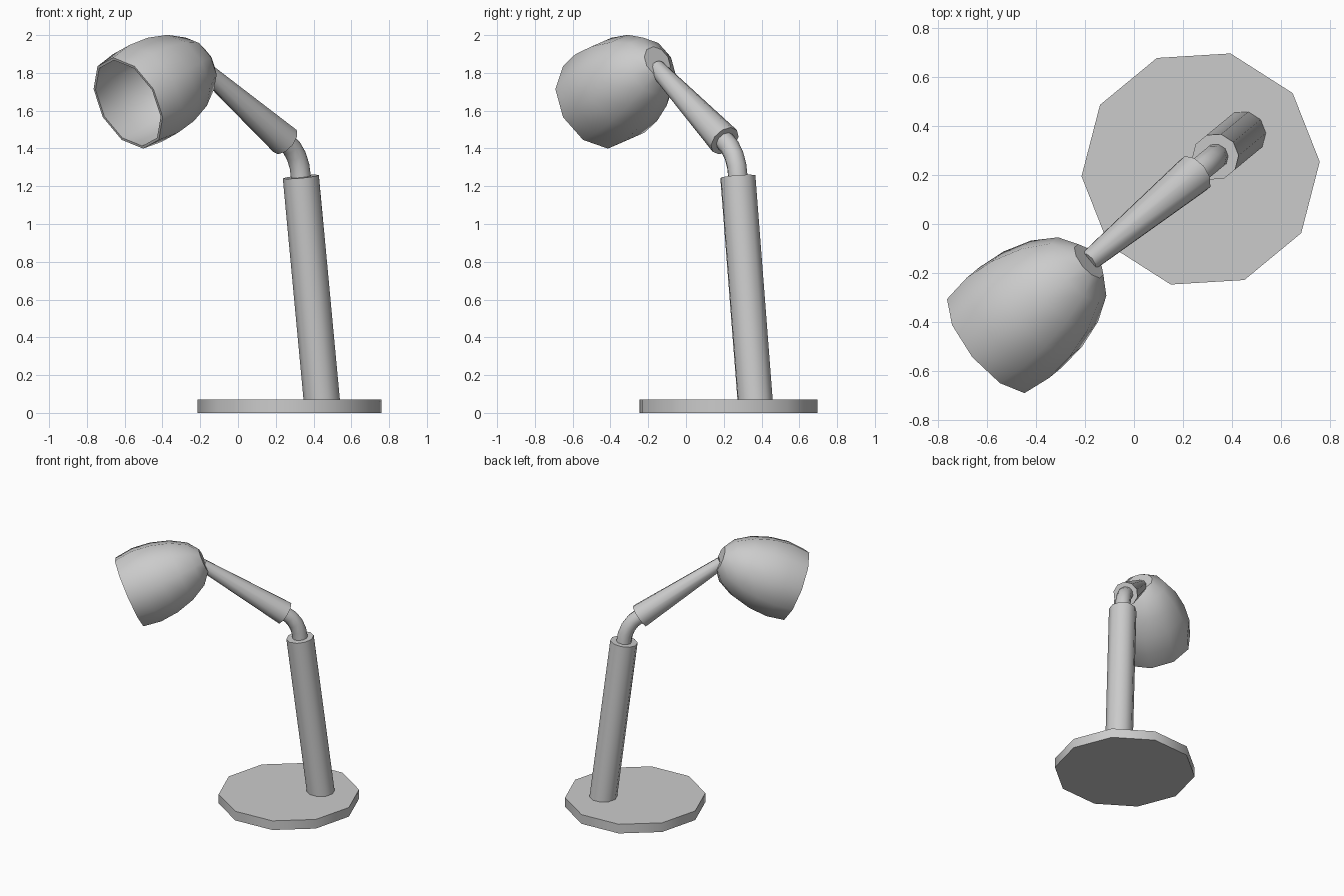
import bpy, bmesh, math
from mathutils import Vector

if "Cube" in bpy.data.objects:
    bpy.data.objects.remove(bpy.data.objects["Cube"])

# The lamp bends in one vertical plane through the base centre
ORIGIN = Vector((0.2725, 0.225, 0))
ANG = math.radians(219.5)
FWD = Vector((math.cos(ANG), math.sin(ANG), 0))
UP = Vector((0, 0, 1))
SIDE = FWD.cross(UP)
SIDES = 10


def tube(name, path, radii, axis=None):
    """Skin ten-sided rings along a path of (forward, height) points."""
    pts = [ORIGIN + FWD * s + UP * z for s, z in path]
    bm = bmesh.new()
    rings = []
    for i, (p, r) in enumerate(zip(pts, radii)):
        t = axis or (pts[min(i + 1, len(pts) - 1)] - pts[max(i - 1, 0)]).normalized()
        n = SIDE.cross(t).normalized()
        rings.append([bm.verts.new(p + r * (n * math.cos(a) + SIDE * math.sin(a)))
                      for a in (2 * math.pi * k / SIDES for k in range(SIDES))])
    for a, b in zip(rings, rings[1:]):
        for k in range(SIDES):
            j = (k + 1) % SIDES
            bm.faces.new((a[k], a[j], b[j], b[k]))
    bm.faces.new(rings[0])
    bm.faces.new(rings[-1])
    bmesh.ops.recalc_face_normals(bm, faces=bm.faces)
    me = bpy.data.meshes.new(name)
    bm.to_mesh(me)
    bm.free()
    ob = bpy.data.objects.new(name, me)
    bpy.context.collection.objects.link(ob)
    bpy.ops.object.select_all(action='DESELECT')
    ob.select_set(True)
    bpy.context.view_layer.objects.active = ob
    bpy.ops.object.shade_smooth_by_angle(angle=math.radians(37))
    return ob


# Base disc and lower stem
tube("base", [(0, 0), (0, 0.07)], [0.488] * 2)
tube("lower_stem", [(-0.226, 0.03), (-0.078, 1.25)], [0.096] * 2)

# Thin bent elbow
elbow = [(-0.084, 1.2), (-0.078, 1.25), (-0.069, 1.305), (-0.047, 1.36),
         (-0.012, 1.407), (0.031, 1.44), (0.06, 1.46)]
tube("elbow", elbow, [0.053] * len(elbow))

# Tapered upper arm
tube("upper_arm", [(0.031, 1.44), (0.6, 1.828)], [0.086, 0.044])

# Hollow shade: outer profile from closed back to rim, then back along the inside
tilt = math.radians(23.2)
outer = [(0.56, 0.085), (0.5, 0.163), (0.39, 0.226), (0.26, 0.265), (0.13, 0.279), (0, 0.262)]
inner = [(0, 0.247), (0.13, 0.264), (0.26, 0.25), (0.38, 0.212), (0.485, 0.152), (0.54, 0.078)]
profile = outer + inner
tube("shade",
     [(1.107 - t * math.cos(tilt), 1.64 + t * math.sin(tilt)) for t, r in profile],
     [r for t, r in profile],
     axis=FWD * math.cos(tilt) - UP * math.sin(tilt))
